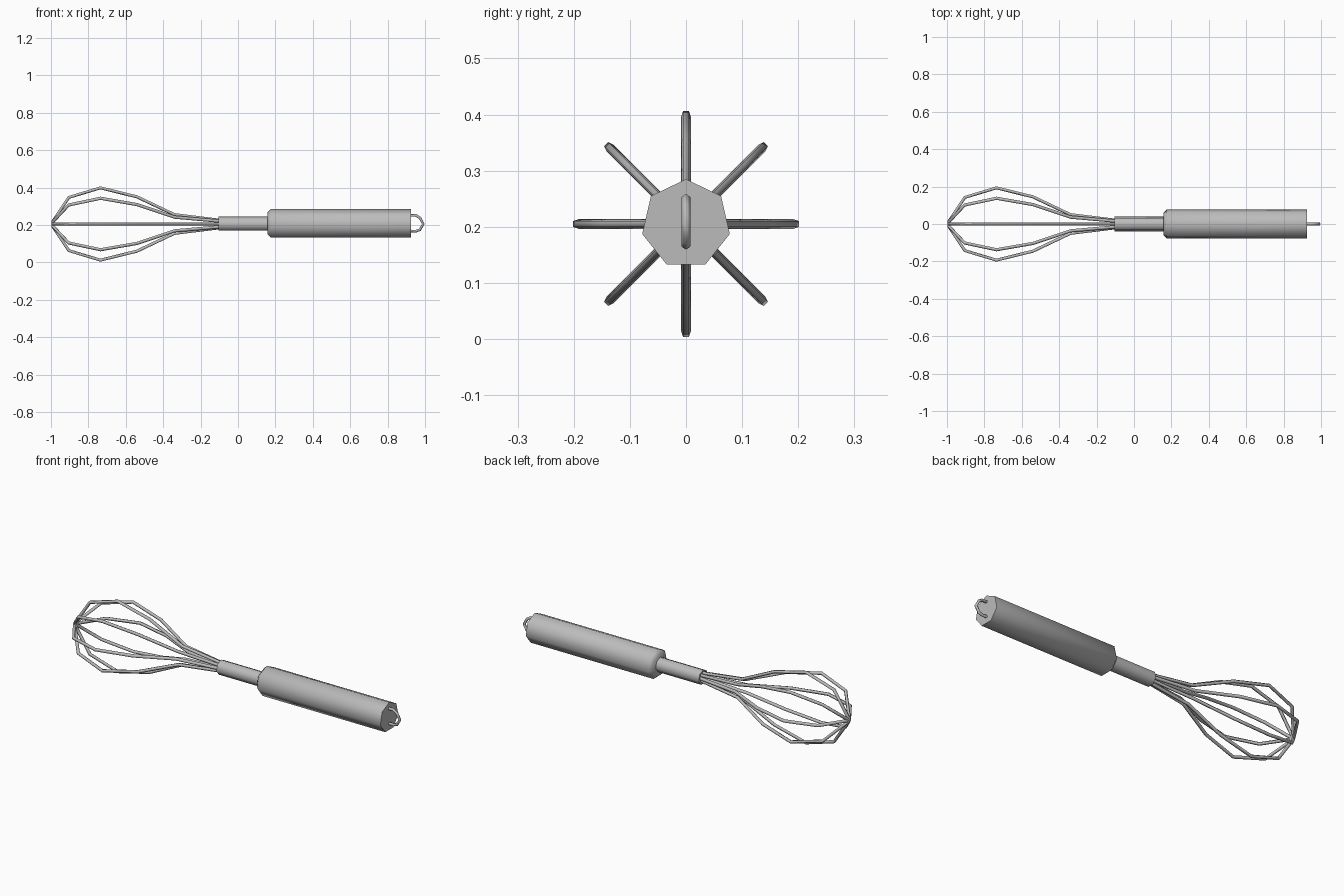
import bpy, bmesh, math
from mathutils import Vector, Matrix

cube = bpy.data.objects.get("Cube")
if cube:
    bpy.data.objects.remove(cube, do_unlink=True)

AXIS_Z = 0.205  # height of the whisk's long axis

steel = bpy.data.materials.new("brushed_grey")
steel.use_nodes = True
GREY = (0.5, 0.5, 0.5, 1)
steel.diffuse_color = GREY
steel.node_tree.nodes["Principled BSDF"].inputs["Base Color"].default_value = GREY


def make_object(name, bm, angle):
    bmesh.ops.recalc_face_normals(bm, faces=bm.faces)
    mesh = bpy.data.meshes.new(name)
    bm.to_mesh(mesh)
    bm.free()
    mesh.materials.append(steel)
    obj = bpy.data.objects.new(name, mesh)
    bpy.context.collection.objects.link(obj)
    obj.location.z = AXIS_Z
    bpy.ops.object.select_all(action="DESELECT")
    obj.select_set(True)
    bpy.context.view_layer.objects.active = obj
    bpy.ops.object.shade_smooth_by_angle(angle=math.radians(angle))
    return obj


def skin(rings):
    """Bridge a list of point rings into a capped tube."""
    bm = bmesh.new()
    loops = [[bm.verts.new(p) for p in ring] for ring in rings]
    n = len(loops[0])
    for a, b in zip(loops, loops[1:]):
        for i in range(n):
            j = (i + 1) % n
            bm.faces.new((a[i], a[j], b[j], b[i]))
    bm.faces.new(loops[0])
    bm.faces.new(loops[-1])
    return bm


def lathe(name, profile, sides):
    """Low-poly turned part along x, one corner pointing up."""
    turns = [2 * math.pi * i / sides for i in range(sides)]
    rings = [[(x, r * math.sin(t), r * math.cos(t)) for t in turns] for x, r in profile]
    return make_object(name, skin(rings), 60)


def wire(name, path, radius, sides=5, spin=0.0):
    """Sweep a thin wire along an (x, z) path, then spin it about x."""
    pts = [Vector((x, 0, z)) for x, z in path]
    side = Vector((0, 1, 0))
    rings = []
    for i, p in enumerate(pts):
        before = (p - pts[i - 1]).normalized() if i else Vector()
        after = (pts[i + 1] - p).normalized() if i < len(pts) - 1 else Vector()
        normal = (before + after).normalized().cross(side)
        ring = []
        for k in range(sides):
            t = 2 * math.pi * k / sides
            ring.append(p + radius * (math.cos(t) * normal + math.sin(t) * side))
        rings.append(ring)
    bm = skin(rings)
    bmesh.ops.rotate(bm, verts=bm.verts, matrix=Matrix.Rotation(spin, 3, "X"))
    return make_object(name, bm, 80)


# Handle and neck
lathe("handle", [(0.158, 0.062), (0.175, 0.08), (0.925, 0.08)], 7)
lathe("neck", [(-0.105, 0.04), (0.165, 0.04)], 7)

# Hanging loop at the handle's end
wire("hanging_loop", [(0.9, 0.045), (0.95, 0.046), (0.972, 0.032), (0.99, 0),
                      (0.972, -0.03), (0.95, -0.038), (0.9, -0.036)], 0.008)

# Balloon wires: four closed hoops crossing at the tip
half = [(-0.09, 0.02), (-0.34, 0.051), (-0.54, 0.146), (-0.735, 0.194),
        (-0.905, 0.143), (-0.99, 0.015)]
hoop = half + [(x, -r) for x, r in reversed(half)]
for i in range(4):
    wire(f"balloon_wire_{i + 1}", hoop, 0.009, spin=i * math.pi / 4)
